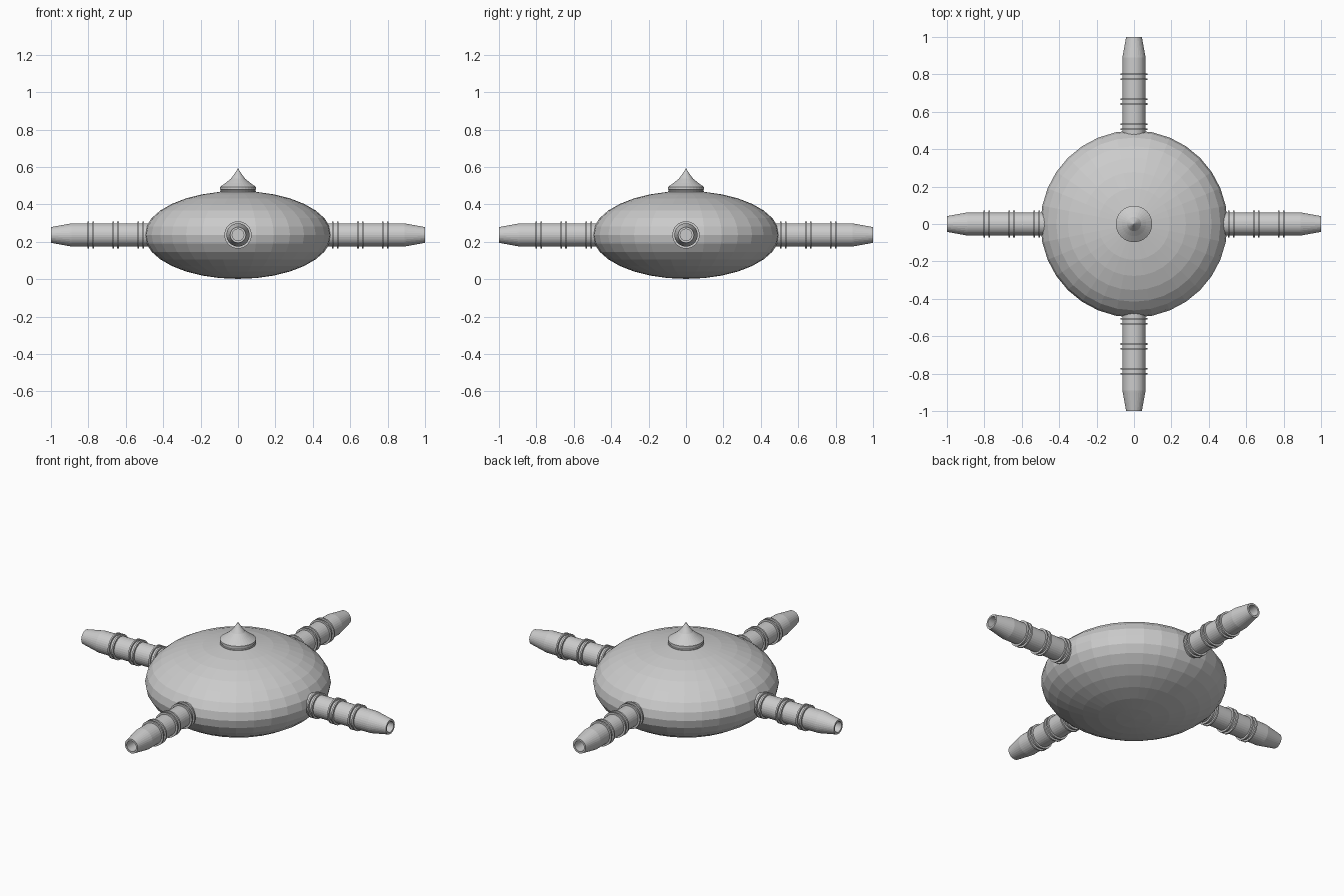
import bpy, bmesh, math
from mathutils import Matrix

if "Cube" in bpy.data.objects:
    bpy.data.objects.remove(bpy.data.objects["Cube"])

MID = 0.237  # height of the body centre and the four arms


def add_object(name, bm):
    bmesh.ops.recalc_face_normals(bm, faces=bm.faces)
    mesh = bpy.data.meshes.new(name)
    bm.to_mesh(mesh)
    bm.free()
    obj = bpy.data.objects.new(name, mesh)
    bpy.context.collection.objects.link(obj)
    return obj


def lathe(name, profile, segments, matrix=Matrix()):
    """Spin a (radius, height) profile around z, then place it."""
    bm = bmesh.new()
    verts = [bm.verts.new((r, 0, z)) for r, z in profile]
    edges = [bm.edges.new(pair) for pair in zip(verts, verts[1:])]
    bmesh.ops.spin(bm, geom=verts + edges, cent=(0, 0, 0), axis=(0, 0, 1),
                   angle=math.tau, steps=segments)
    bmesh.ops.remove_doubles(bm, verts=bm.verts, dist=1e-5)
    bmesh.ops.transform(bm, matrix=matrix, verts=bm.verts)
    return add_object(name, bm)


# Flattened round body
bm = bmesh.new()
bmesh.ops.create_uvsphere(bm, u_segments=32, v_segments=16, radius=1)
bmesh.ops.transform(bm, verts=bm.verts,
                    matrix=Matrix.Translation((0, 0, MID)) @ Matrix.Diagonal((0.5, 0.5, 0.235, 1)))
body = add_object("body", bm)

# Pointed cap with a short rim
lathe("top_cap", [(0, 0.45), (0.097, 0.45), (0.097, 0.472), (0.093, 0.474), (0.093, 0.478),
                  (0.097, 0.48), (0.097, 0.493), (0.065, 0.516), (0.038, 0.538),
                  (0.018, 0.565), (0, 0.593)], 32)

# Hollow tapered arm, with three pairs of thin rings
arm = [(0, 0.42), (0.062, 0.42)]
for start in (0.502, 0.637, 0.770):
    for x in (start, start + 0.026):
        arm += [(0.062, x), (0.073, x), (0.073, x + 0.009), (0.062, x + 0.009)]
arm += [(0.062, 0.89), (0.042, 1.0), (0.031, 1.0), (0.031, 0.88), (0, 0.88)]

for i, side in enumerate(("right", "back", "left", "front")):
    place = (Matrix.Translation((0, 0, MID)) @ Matrix.Rotation(i * math.pi / 2, 4, 'Z')
             @ Matrix.Rotation(math.pi / 2, 4, 'Y'))
    lathe(side + "_arm", arm, 32, place)
